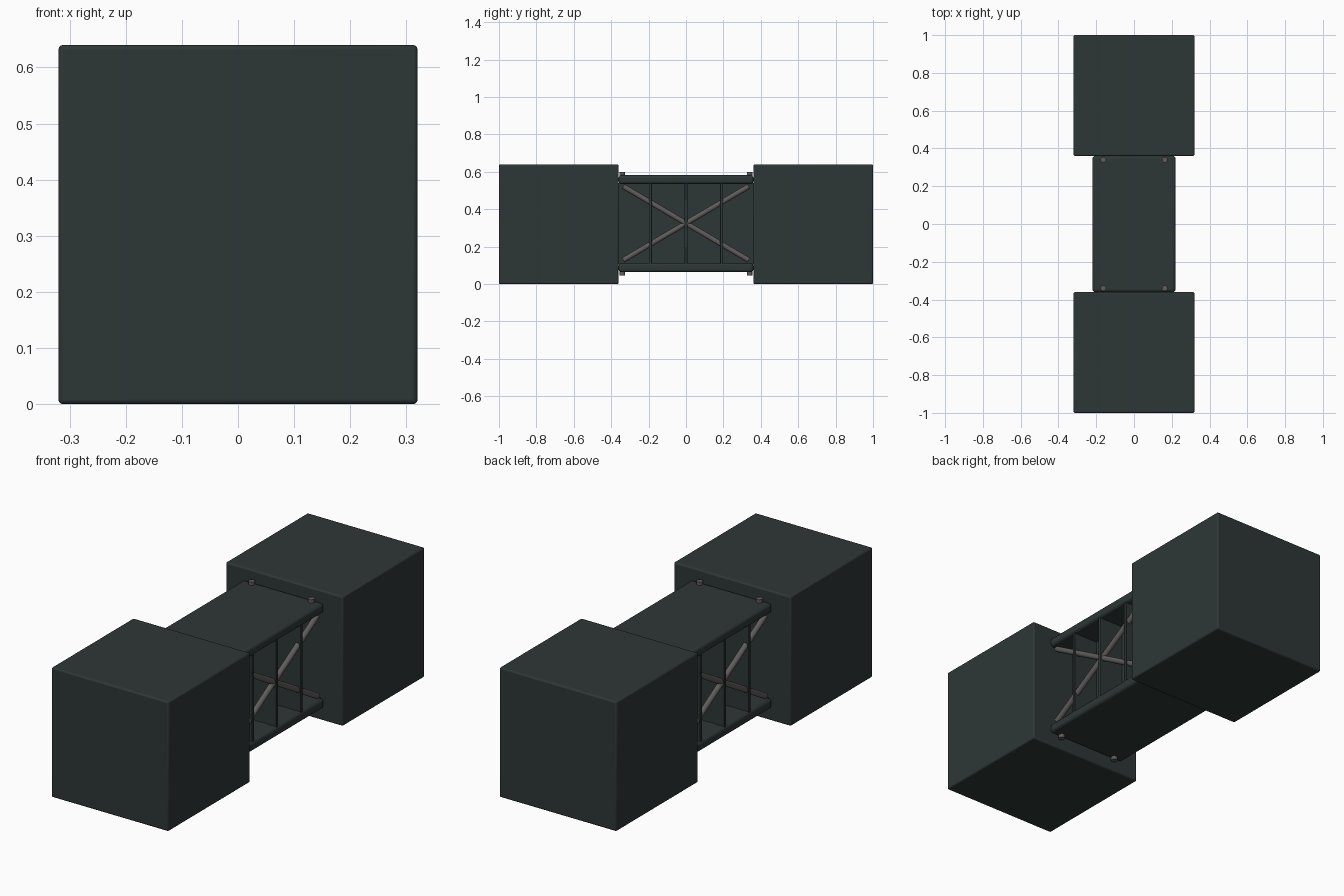
import bpy, math
from mathutils import Vector

if "Cube" in bpy.data.objects:
    bpy.data.objects.remove(bpy.data.objects["Cube"])


def material(name, rgb):
    m = bpy.data.materials.new(name)
    m.diffuse_color = (*rgb, 1)
    m.use_nodes = True
    m.node_tree.nodes["Principled BSDF"].inputs["Base Color"].default_value = m.diffuse_color
    return m


DARK = material("dark green grey", (0.027, 0.038, 0.037))
STEEL = material("steel grey", (0.115, 0.108, 0.105))


def finish(name, mat, bevel=0):
    o = bpy.context.object
    o.name = name
    o.data.materials.append(mat)
    if bevel:
        b = o.modifiers.new("bevel", 'BEVEL')
        b.width = bevel
        b.segments = 3
    bpy.ops.object.shade_smooth_by_angle(angle=math.radians(35))
    return o


def box(name, lo, hi, mat, bevel=0):
    lo, hi = Vector(lo), Vector(hi)
    bpy.ops.mesh.primitive_cube_add(size=1, location=(lo + hi) / 2)
    bpy.context.object.scale = hi - lo
    bpy.ops.object.transform_apply(location=False, rotation=False, scale=True)
    return finish(name, mat, bevel)


def rod(name, a, b, r, mat, sides=16):
    a, b = Vector(a), Vector(b)
    d = b - a
    bpy.ops.mesh.primitive_cylinder_add(vertices=sides, radius=r, depth=d.length,
                                        location=(a + b) / 2,
                                        rotation=d.to_track_quat('Z', 'Y').to_euler())
    return finish(name, mat)


# end blocks
box("front_block", (-0.32, -1, 0), (0.32, -0.36, 0.64), DARK, 0.008)
box("back_block", (-0.32, 0.36, 0), (0.32, 1, 0.64), DARK, 0.008)

# connecting plates
box("top_plate", (-0.22, -0.36, 0.535), (0.22, 0.36, 0.582), DARK, 0.014)
box("bottom_plate", (-0.22, -0.36, 0.064), (0.22, 0.36, 0.112), DARK, 0.014)

# inner core and ribs
box("core", (-0.08, -0.365, 0.105), (0.08, 0.365, 0.54), DARK)
for i, y in enumerate((-0.19, 0, 0.19)):
    box(f"rib_{i}", (-0.215, y - 0.008, 0.105), (0.215, y + 0.008, 0.54), DARK, 0.003)

for s in (-1, 1):
    # crossed braces on each side
    for k in (-1, 1):
        rod("cross_brace", (s * 0.196, -0.335, 0.325 - k * 0.197),
            (s * 0.196, 0.335, 0.325 + k * 0.197), 0.014, STEEL)
    # bolts at the plate corners
    for y in (-0.34, 0.34):
        rod("top_bolt", (s * 0.163, y, 0.57), (s * 0.163, y, 0.598), 0.015, STEEL)
        rod("bottom_bolt", (s * 0.163, y, 0.046), (s * 0.163, y, 0.075), 0.015, STEEL)
